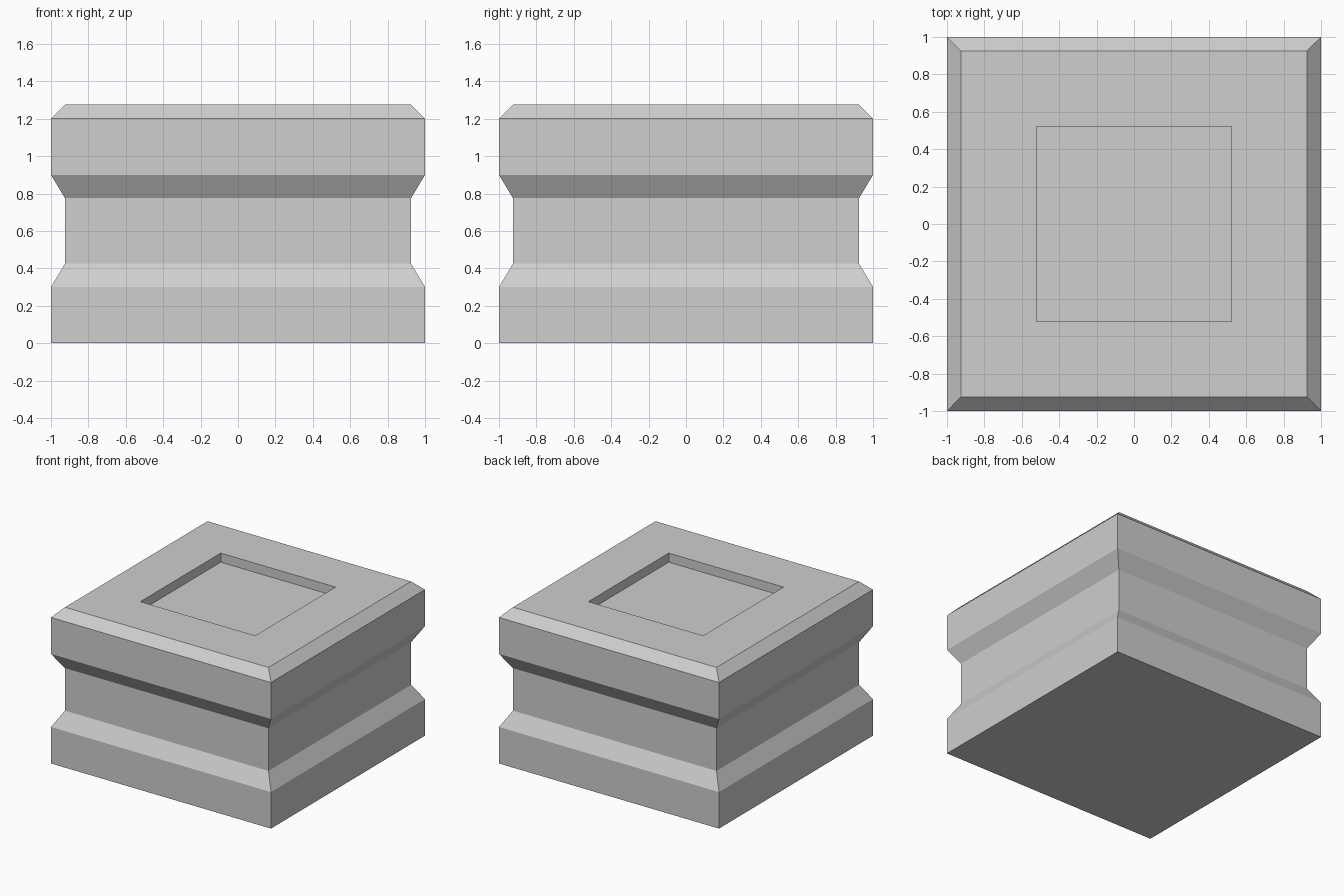
import bpy
import bmesh

cube = bpy.data.objects.get("Cube")
if cube:
    bpy.data.objects.remove(cube, do_unlink=True)

# Single stone colour
GREY = (0.62, 0.62, 0.62, 1.0)
stone = bpy.data.materials.new("light_grey_stone")
stone.use_nodes = True
stone.diffuse_color = GREY
stone.node_tree.nodes["Principled BSDF"].inputs["Base Color"].default_value = GREY

# Square profile rings (half width, height): base, waist, cap, chamfer, recess
PROFILE = [
    (1.0, 0.0), (1.0, 0.3),
    (0.925, 0.425), (0.925, 0.775),
    (1.0, 0.9), (1.0, 1.2),
    (0.925, 1.275),
    (0.522, 1.275), (0.522, 1.2),
]
CORNERS = [(-1, -1), (1, -1), (1, 1), (-1, 1)]

bm = bmesh.new()
rings = [[bm.verts.new((x * w, y * w, z)) for x, y in CORNERS] for w, z in PROFILE]

# Walls between consecutive rings
for low, high in zip(rings, rings[1:]):
    for i in range(4):
        j = (i + 1) % 4
        bm.faces.new((low[i], low[j], high[j], high[i]))

# Underside and recess floor
bm.faces.new(rings[0][::-1])
bm.faces.new(rings[-1])
bm.normal_update()

mesh = bpy.data.meshes.new("pedestal_block")
bm.to_mesh(mesh)
bm.free()
mesh.materials.append(stone)
block = bpy.data.objects.new("pedestal_block", mesh)
bpy.context.collection.objects.link(block)
